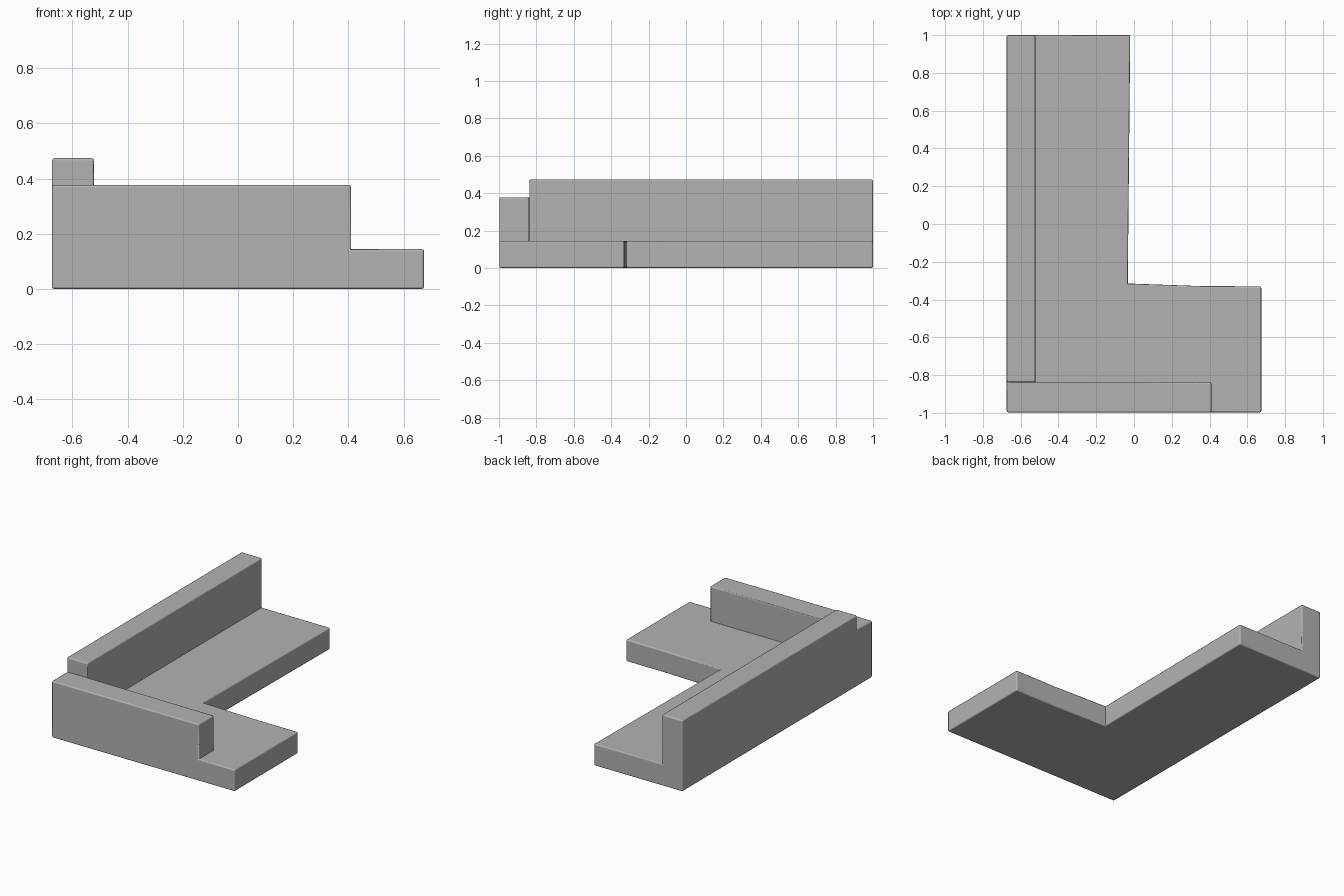
import bpy, bmesh, math

if "Cube" in bpy.data.objects:
    bpy.data.objects.remove(bpy.data.objects["Cube"])


def slab(name, outline, z0, z1):
    """Extrude a counter-clockwise floor outline from z0 to z1."""
    bm = bmesh.new()
    face = bm.faces.new([bm.verts.new((x, y, z0)) for x, y in outline])
    top = bmesh.ops.extrude_face_region(bm, geom=[face], use_keep_orig=True)
    for v in [g for g in top["geom"] if isinstance(g, bmesh.types.BMVert)]:
        v.co.z = z1
    bmesh.ops.recalc_face_normals(bm, faces=bm.faces[:])
    mesh = bpy.data.meshes.new(name)
    bm.to_mesh(mesh)
    bm.free()
    obj = bpy.data.objects.new(name, mesh)
    bpy.context.collection.objects.link(obj)
    return obj


def rect(x0, x1, y0, y1):
    return [(x0, y0), (x1, y0), (x1, y1), (x0, y1)]


# L-shaped base
base = slab("corner_seat", [(-0.674, -0.998), (0.674, -0.998), (0.674, -0.33), (0.36, -0.329),
                            (-0.033, -0.315), (-0.02, 1.0), (-0.674, 1.0)], 0.0, 0.145)
# tall back wall and lower front wall
parts = [
    slab("tall_back", rect(-0.674, -0.522, -0.838, 1.0), 0.0, 0.474),
    slab("low_back", rect(-0.674, 0.41, -0.998, -0.838), 0.0, 0.377),
]

# Fuse into one shell
bpy.context.view_layer.objects.active = base
base.select_set(True)
for part in parts:
    mod = base.modifiers.new("fuse", 'BOOLEAN')
    mod.operation = 'UNION'
    mod.solver = 'EXACT'
    mod.object = part
    bpy.ops.object.modifier_apply(modifier=mod.name)
    bpy.data.objects.remove(part)

# Clean coplanar seams, then mark outer edges for a fine rounding
bm = bmesh.new()
bm.from_mesh(base.data)
bmesh.ops.remove_doubles(bm, verts=bm.verts[:], dist=0.0005)
bmesh.ops.dissolve_limit(bm, angle_limit=math.radians(1), verts=bm.verts[:], edges=bm.edges[:])
weight = bm.edges.layers.float.new("bevel_weight_edge")
for e in bm.edges:
    if len(e.link_faces) == 2 and e.is_convex and e.calc_face_angle(0) > 0.5:
        e[weight] = 1.0
bm.to_mesh(base.data)
bm.free()
bevel = base.modifiers.new("soft_edges", 'BEVEL')
bevel.limit_method = 'WEIGHT'
bevel.width = 0.009
bevel.segments = 2
bpy.ops.object.modifier_apply(modifier=bevel.name)

# Smooth roundings, flat large faces
bpy.ops.object.shade_smooth_by_angle(angle=math.radians(50))
normals = base.modifiers.new("flat_faces", 'WEIGHTED_NORMAL')
normals.keep_sharp = True
normals.weight = 100

# Dark grey upholstery
grey = bpy.data.materials.new("dark_grey")
grey.diffuse_color = (0.45, 0.45, 0.45, 1.0)
grey.use_nodes = True
grey.node_tree.nodes["Principled BSDF"].inputs["Base Color"].default_value = grey.diffuse_color
base.data.materials.clear()
base.data.materials.append(grey)
for poly in base.data.polygons:
    poly.material_index = 0
